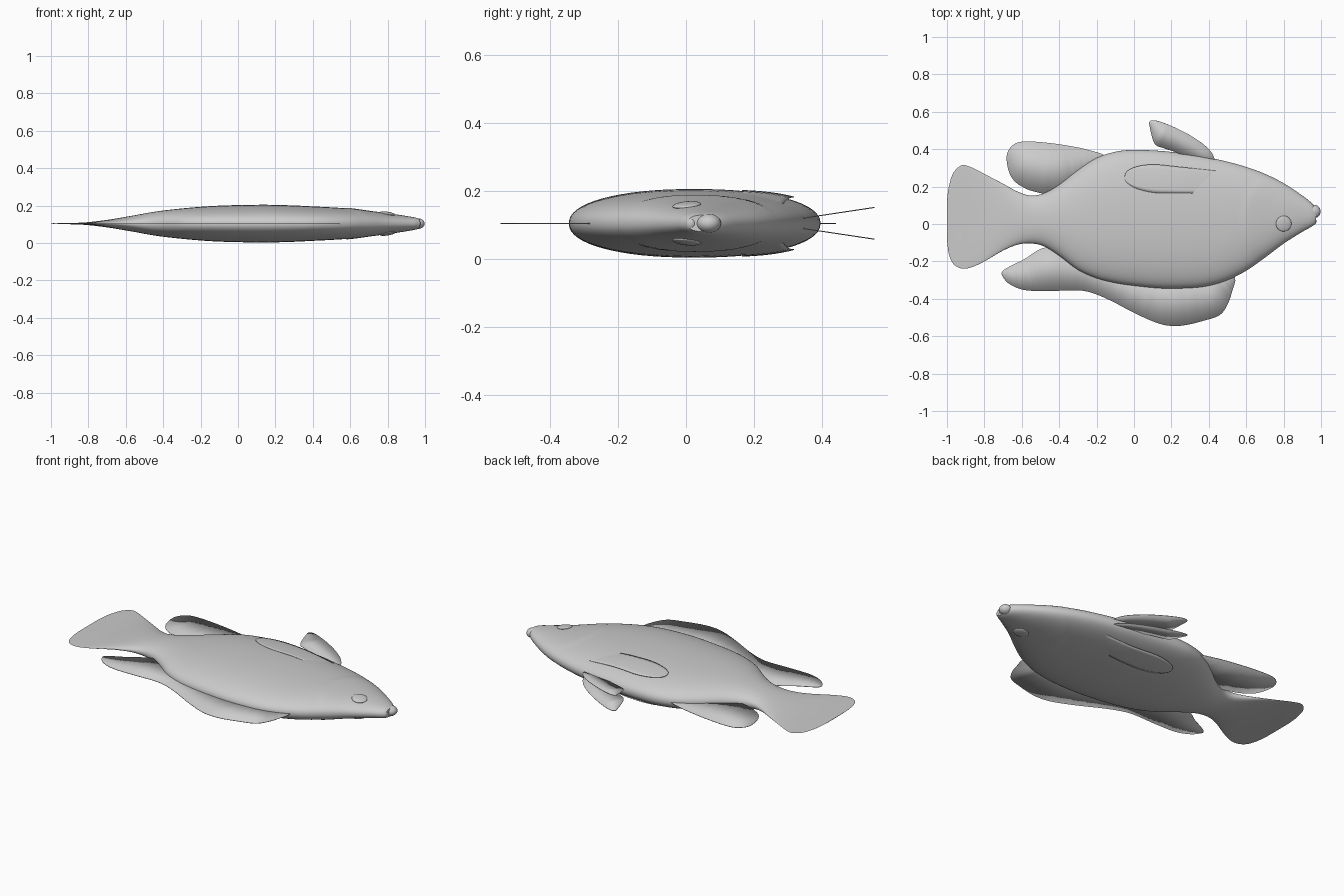
import bpy, bmesh, math
from mathutils import Vector, Matrix

if "Cube" in bpy.data.objects:
    bpy.data.objects.remove(bpy.data.objects["Cube"])

ZC = 0.104          # height of the mid plane
EXP = 2.2           # roundness of the body section

grey = bpy.data.materials.new("light grey")
grey.diffuse_color = (0.6, 0.6, 0.6, 1)
grey.use_nodes = True
grey.node_tree.nodes["Principled BSDF"].inputs["Base Color"].default_value = grey.diffuse_color


def spline(points, steps, closed=False):
    """Smooth curve through points of any dimension."""
    n, out = len(points), []
    for i in range(n if closed else n - 1):
        idx = [(i + k) % n if closed else min(max(i + k, 0), n - 1) for k in (-1, 0, 1, 2)]
        a, b, c, d = (points[j] for j in idx)
        for s in range(steps):
            t = s / steps
            out.append([0.5 * (2 * q + (r - p) * t + (2 * p - 5 * q + 4 * r - u) * t * t
                               + (3 * q - p - 3 * r + u) * t ** 3)
                        for p, q, r, u in zip(a, b, c, d)])
    if not closed:
        out.append(list(points[-1]))
    return out


def finish(name, bm, angle=40):
    bmesh.ops.recalc_face_normals(bm, faces=bm.faces)
    me = bpy.data.meshes.new(name)
    bm.to_mesh(me)
    bm.free()
    me.materials.append(grey)
    ob = bpy.data.objects.new(name, me)
    bpy.context.collection.objects.link(ob)
    bpy.ops.object.select_all(action='DESELECT')
    ob.select_set(True)
    bpy.context.view_layer.objects.active = ob
    bpy.ops.object.shade_smooth_by_angle(angle=math.radians(angle))
    return ob


def thicken(ob, t):
    mod = ob.modifiers.new("thickness", 'SOLIDIFY')
    mod.thickness = t
    mod.offset = 0


# Body stations: x, upper edge y, lower edge y, half thickness
stations = [
    (-1.0, 0.12, -0.08, 0.001), (-0.99, 0.2, -0.16, 0.002), (-0.965, 0.275, -0.215, 0.002),
    (-0.92, 0.314, -0.238, 0.003), (-0.87, 0.303, -0.232, 0.004), (-0.8, 0.268, -0.2, 0.008),
    (-0.7, 0.215, -0.142, 0.02), (-0.62, 0.172, -0.11, 0.033), (-0.55, 0.152, -0.104, 0.045),
    (-0.48, 0.165, -0.12, 0.058), (-0.4, 0.21, -0.17, 0.07), (-0.3, 0.288, -0.245, 0.081),
    (-0.2, 0.353, -0.29, 0.09), (-0.1, 0.386, -0.315, 0.096), (0.0, 0.396, -0.33, 0.099),
    (0.15, 0.39, -0.344, 0.101), (0.3, 0.373, -0.342, 0.097), (0.4, 0.355, -0.33, 0.092),
    (0.5, 0.333, -0.3, 0.087), (0.6, 0.305, -0.25, 0.08), (0.7, 0.268, -0.18, 0.069),
    (0.8, 0.218, -0.105, 0.056), (0.9, 0.152, -0.042, 0.041), (0.95, 0.112, -0.014, 0.032),
    (0.972, 0.085, 0.004, 0.024)]
rows = spline(stations, 6)


def gill(x, y):
    """Raised gill cover behind the head."""
    r = math.hypot(x - 0.85, y - 0.03)
    if x > 0.85 or r > 0.28:
        return 0.0
    return 0.004 * min(1, (0.28 - r) / 0.02) * max(0, 1 - (0.28 - r) / 0.14)


def surface(x, y):
    """Height of the flank above the mid plane."""
    for a, b in zip(rows, rows[1:]):
        if a[0] <= x <= b[0]:
            f = (x - a[0]) / (b[0] - a[0])
            _, top, low, half = [p + (q - p) * f for p, q in zip(a, b)]
            t = abs(y - (top + low) / 2) / ((top - low) / 2)
            return half * max(0, 1 - t ** EXP) ** (1 / EXP)
    return 0.0


# Body with the tail fin, lofted through the stations
bm = bmesh.new()
SEG, rings = 64, []
for x, top, low, half in rows:
    ring = []
    for k in range(SEG):
        a = 2 * math.pi * k / SEG
        c, s = math.cos(a), math.sin(a)
        y = (top + low) / 2 + (top - low) / 2 * math.copysign(abs(c) ** (2 / EXP), c)
        z = half * math.copysign(abs(s) ** (2 / EXP), s) + s * gill(x, y)
        ring.append(bm.verts.new((x, y, ZC + z)))
    rings.append(ring)
for a, b in zip(rings, rings[1:]):
    for k in range(SEG):
        bm.faces.new((a[k], a[(k + 1) % SEG], b[(k + 1) % SEG], b[k]))
bm.faces.new(rings[0])
bm.faces.new(rings[-1])
finish("body", bm, 50)


# Flat fins
def fin(name, outline, height=lambda y: ZC):
    bm = bmesh.new()
    bm.faces.new([bm.verts.new((x, y, height(y))) for x, y in spline(outline, 5, True)])
    bmesh.ops.triangulate(bm, faces=bm.faces)
    thicken(finish(name, bm), 0.003)


fin("dorsal_fin", [
    (0.53, -0.27), (0.522, -0.37), (0.49, -0.45), (0.45, -0.492), (0.38, -0.515), (0.28, -0.54),
    (0.2, -0.545), (0.12, -0.528), (0, -0.475), (-0.12, -0.412), (-0.22, -0.37), (-0.3, -0.355),
    (-0.45, -0.358), (-0.58, -0.354), (-0.66, -0.325), (-0.7, -0.285), (-0.705, -0.255),
    (-0.67, -0.23), (-0.59, -0.19), (-0.47, -0.125), (-0.3, -0.15), (0.0, -0.25), (0.35, -0.26)])
fin("anal_fin", [
    (-0.15, 0.358), (-0.24, 0.395), (-0.36, 0.42), (-0.5, 0.438), (-0.6, 0.44), (-0.65, 0.42),
    (-0.68, 0.37), (-0.672, 0.29), (-0.64, 0.23), (-0.58, 0.19), (-0.52, 0.17), (-0.45, 0.16),
    (-0.35, 0.18), (-0.2, 0.28)])
pelvic = [
    (0.43, 0.34), (0.4, 0.4), (0.32, 0.462), (0.22, 0.515), (0.13, 0.55), (0.085, 0.55),
    (0.085, 0.515), (0.11, 0.43), (0.16, 0.405), (0.22, 0.385), (0.3, 0.35), (0.38, 0.32)]

for side, label in ((1, "left"), (-1, "right")):
    # Pelvic fins, splayed apart
    fin(label + "_pelvic_fin", pelvic, lambda y: ZC + side * (0.022 + 0.15 * (y - 0.39)))

    # Pectoral fin, lying along the flank
    bm = bmesh.new()
    grid = []
    for i in range(25):
        t = 0.5 - 0.5 * math.cos(math.pi * i / 24)
        x = -0.05 + 0.52 * t
        mid = 0.252 - 0.03 * t
        w = 0.004 + 0.072 * min(1, math.sqrt(max(0, 1 - (1 - t / 0.35) ** 2)) if t < 0.35 else 1)
        w *= 1 - 0.35 * max(0, t - 0.35)
        line = []
        for j in range(9):
            y = mid + w * (j / 4 - 1)
            lift = 0.002 + 0.06 * max(0, y - 0.17) - 0.012 * max(0, t - 0.6) / 0.4
            line.append(bm.verts.new((x, y, ZC + side * (surface(x, y) + lift))))
        grid.append(line)
    for a, b in zip(grid, grid[1:]):
        for j in range(8):
            bm.faces.new((a[j], a[j + 1], b[j + 1], b[j]))
    thicken(finish(label + "_pectoral_fin", bm), 0.002)

    # Eye, a flat lens set against the head
    ex, ey, e = 0.8, 0.002, 0.01
    slope = Vector((surface(ex - e, ey) - surface(ex + e, ey),
                    surface(ex, ey - e) - surface(ex, ey + e), 2 * e * side))
    place = (Matrix.Translation((ex, ey, ZC + side * surface(ex, ey)))
             @ slope.to_track_quat('Z', 'Y').to_matrix().to_4x4()
             @ Matrix.Diagonal((0.042, 0.042, 0.009, 1)))
    bm = bmesh.new()
    bmesh.ops.create_uvsphere(bm, u_segments=32, v_segments=16, radius=1, matrix=place)
    finish(label + "_eye", bm, 60)

# Lips
for name, pos, size in (("upper_lip", (0.962, 0.067, ZC), (0.036, 0.036, 0.028)),
                        ("lower_lip", (0.95, 0.014, ZC), (0.026, 0.022, 0.025))):
    bm = bmesh.new()
    bmesh.ops.create_uvsphere(bm, u_segments=24, v_segments=16, radius=1,
                              matrix=Matrix.Translation(pos) @ Matrix.Diagonal((*size, 1)))
    finish(name, bm, 60)
